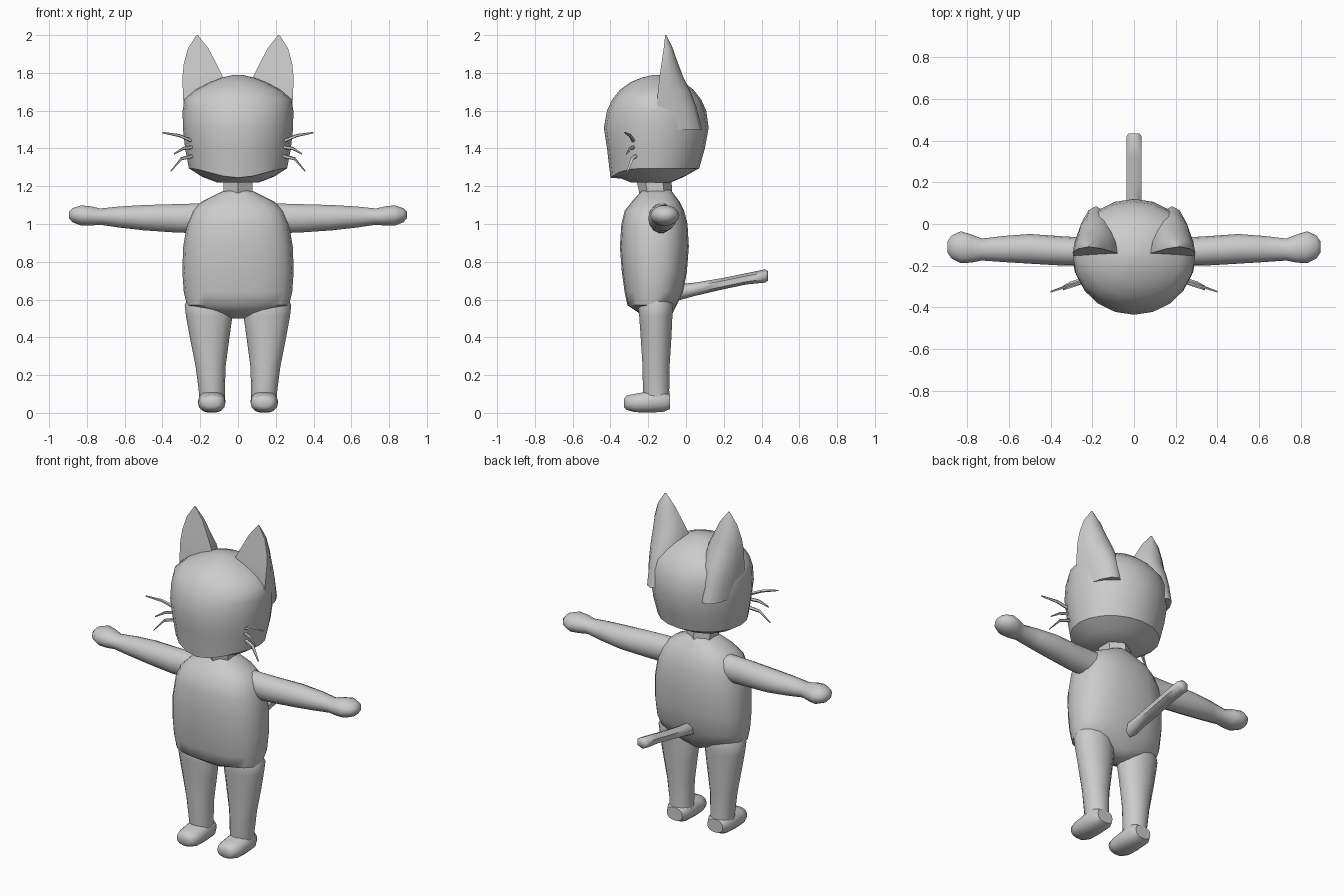
import bpy, bmesh, math
from mathutils import Vector

fur = bpy.data.materials.new("grey fur")
fur.diffuse_color = (0.6, 0.6, 0.6, 1)


def finish(name, bm, angle=50):
    bmesh.ops.recalc_face_normals(bm, faces=bm.faces[:])
    mesh = bpy.data.meshes.new(name)
    bm.to_mesh(mesh)
    bm.free()
    obj = bpy.data.objects.new(name, mesh)
    bpy.context.collection.objects.link(obj)
    mesh.materials.append(fur)
    bpy.ops.object.select_all(action='DESELECT')
    obj.select_set(True)
    bpy.context.view_layer.objects.active = obj
    bpy.ops.object.shade_smooth_by_angle(angle=math.radians(angle))
    return obj


def skin(name, loops, angle=50):
    """Bridge equal-length point loops and cap both ends."""
    bm = bmesh.new()
    rows = [[bm.verts.new(p) for p in loop] for loop in loops]
    n = len(rows[0])
    for a, b in zip(rows, rows[1:]):
        for i in range(n):
            j = (i + 1) % n
            bm.faces.new((a[i], a[j], b[j], b[i]))
    bm.faces.new(rows[0])
    bm.faces.new(rows[-1])
    return finish(name, bm, angle)


def loft(name, axis, rings, n=14, power=2.0, angle=50, dip=None):
    """Rings are (position, low u, high u, low v, high v) across the axis."""
    loops = []
    for k, (t, u0, u1, v0, v1) in enumerate(rings):
        loop = []
        for i in range(n):
            a = 2 * math.pi * (i + 0.5 * (n == 6)) / n
            c, s = math.cos(a), math.sin(a)
            u = (u0 + u1) / 2 + (u1 - u0) / 2 * math.copysign(abs(c) ** (2 / power), c)
            v = (v0 + v1) / 2 + (v1 - v0) / 2 * math.copysign(abs(s) ** (2 / power), s)
            w = t - (dip or {}).get(k, 0) * max(0, -s) ** 4
            loop.append({'x': (w, u, v), 'y': (u, w, v), 'z': (u, v, w)}[axis])
        loops.append(loop)
    return skin(name, loops, angle)


# torso and neck
loft("torso", 'z', [
    (0.50, -0.04, 0.04, -0.20, -0.10), (0.53, -0.13, 0.13, -0.25, -0.07),
    (0.57, -0.27, 0.27, -0.31, -0.05), (0.64, -0.287, 0.287, -0.325, -0.015),
    (0.75, -0.295, 0.295, -0.34, 0.005), (0.88, -0.29, 0.29, -0.35, 0.015),
    (1.00, -0.27, 0.27, -0.342, 0.008), (1.07, -0.24, 0.24, -0.325, -0.01),
    (1.12, -0.19, 0.19, -0.285, -0.035), (1.16, -0.11, 0.11, -0.25, -0.065),
    (1.18, -0.07, 0.07, -0.23, -0.08)], n=20, power=2.4)
loft("neck", 'z', [(1.13, -0.09, 0.09, -0.24, -0.07),
                   (1.27, -0.09, 0.09, -0.27, -0.08)], n=6)

# head with a lowered chin
loft("head", 'z', [
    (1.22, -0.11, 0.11, -0.29, -0.08), (1.25, -0.19, 0.19, -0.34, -0.01),
    (1.295, -0.26, 0.26, -0.40, 0.07), (1.40, -0.28, 0.28, -0.418, 0.10),
    (1.51, -0.292, 0.292, -0.435, 0.12), (1.60, -0.293, 0.293, -0.418, 0.107),
    (1.66, -0.283, 0.283, -0.39, 0.08), (1.71, -0.225, 0.225, -0.35, 0.04),
    (1.75, -0.15, 0.15, -0.295, -0.01), (1.775, -0.085, 0.085, -0.235, -0.07),
    (1.79, -0.02, 0.02, -0.17, -0.13)], n=20, dip={2: 0.05, 1: 0.01}, angle=42)

# tail
loft("tail", 'y', [
    (-0.06, -0.04, 0.04, 0.59, 0.68), (0.05, -0.04, 0.04, 0.62, 0.69),
    (0.20, -0.042, 0.042, 0.655, 0.715), (0.32, -0.042, 0.042, 0.68, 0.74),
    (0.42, -0.042, 0.042, 0.69, 0.76), (0.434, -0.03, 0.03, 0.70, 0.75)],
    n=6, angle=65)

for side, sx in (("left", 1), ("right", -1)):
    # arm running into a rounded paw
    arm = [(0.15, -0.20, -0.06, 0.96, 1.11), (0.23, -0.20, -0.065, 0.95, 1.11),
           (0.33, -0.20, -0.06, 0.953, 1.107), (0.50, -0.19, -0.048, 0.965, 1.102),
           (0.63, -0.182, -0.058, 0.98, 1.094), (0.73, -0.175, -0.07, 0.995, 1.083),
           (0.78, -0.185, -0.05, 0.99, 1.095), (0.83, -0.188, -0.035, 0.99, 1.10),
           (0.875, -0.165, -0.055, 1.008, 1.085), (0.895, -0.135, -0.085, 1.03, 1.065)]
    loft(side + "_arm", 'x', [(sx * r[0],) + r[1:] for r in arm])

    # leg and foot
    leg = [(0.05, 0.07, 0.205, -0.22, -0.085), (0.12, 0.07, 0.208, -0.23, -0.087),
           (0.25, 0.065, 0.225, -0.232, -0.085), (0.40, 0.045, 0.255, -0.242, -0.075),
           (0.51, 0.03, 0.275, -0.25, -0.07), (0.57, 0.035, 0.282, -0.255, -0.065),
           (0.64, 0.07, 0.25, -0.23, -0.09)]
    loft(side + "_leg", 'z', [(t, sx * a, sx * b, c, d) for t, a, b, c, d in leg])
    foot = [(-0.328, 0.105, 0.17, 0.03, 0.075), (-0.315, 0.08, 0.195, 0.015, 0.093),
            (-0.27, 0.067, 0.21, 0.003, 0.102), (-0.20, 0.066, 0.212, 0, 0.115),
            (-0.12, 0.066, 0.21, 0.004, 0.12), (-0.085, 0.085, 0.19, 0.02, 0.10)]
    loft(side + "_foot", 'y', [(t, sx * a, sx * b, c, d) for t, a, b, c, d in foot],
         power=2.4)

    # ear: flat front, curved back
    ear = []
    for z, x0, x1, y0, y1 in [(1.50, 0.09, 0.275, -0.16, 0.085), (1.62, 0.075, 0.288, -0.155, 0.055),
                              (1.70, 0.075, 0.292, -0.149, 0.025), (1.78, 0.08, 0.294, -0.14, -0.015),
                              (1.85, 0.115, 0.287, -0.13, -0.042), (1.93, 0.157, 0.265, -0.118, -0.07),
                              (2.00, 0.212, 0.22, -0.11, -0.104)]:
        ear.append([(sx * ((x0 + x1) / 2 + (x1 - x0) / 2 * math.cos(math.pi * i / 8)),
                     y0 + (y1 - y0) * math.sin(math.pi * i / 8), z) for i in range(9)])
    skin(side + "_ear", ear, 55)

    # whiskers
    for k, path in enumerate([[(0.22, -0.27, 1.43), (0.31, -0.295, 1.468), (0.40, -0.325, 1.484)],
                              [(0.22, -0.27, 1.41), (0.29, -0.295, 1.40), (0.34, -0.315, 1.37)],
                              [(0.22, -0.26, 1.365), (0.30, -0.285, 1.345), (0.355, -0.31, 1.28)]]):
        loops = []
        for (x, y, z), r in zip(path, (0.011, 0.009, 0.004)):
            loops.append([(sx * (x + (0.5 * r * math.cos(a) if k == 2 else 0)), y + r * math.cos(a),
                           z + r * math.sin(a)) for a in (math.tau * i / 5 for i in range(5))])
        skin(f"{side}_whisker_{k + 1}", loops)
